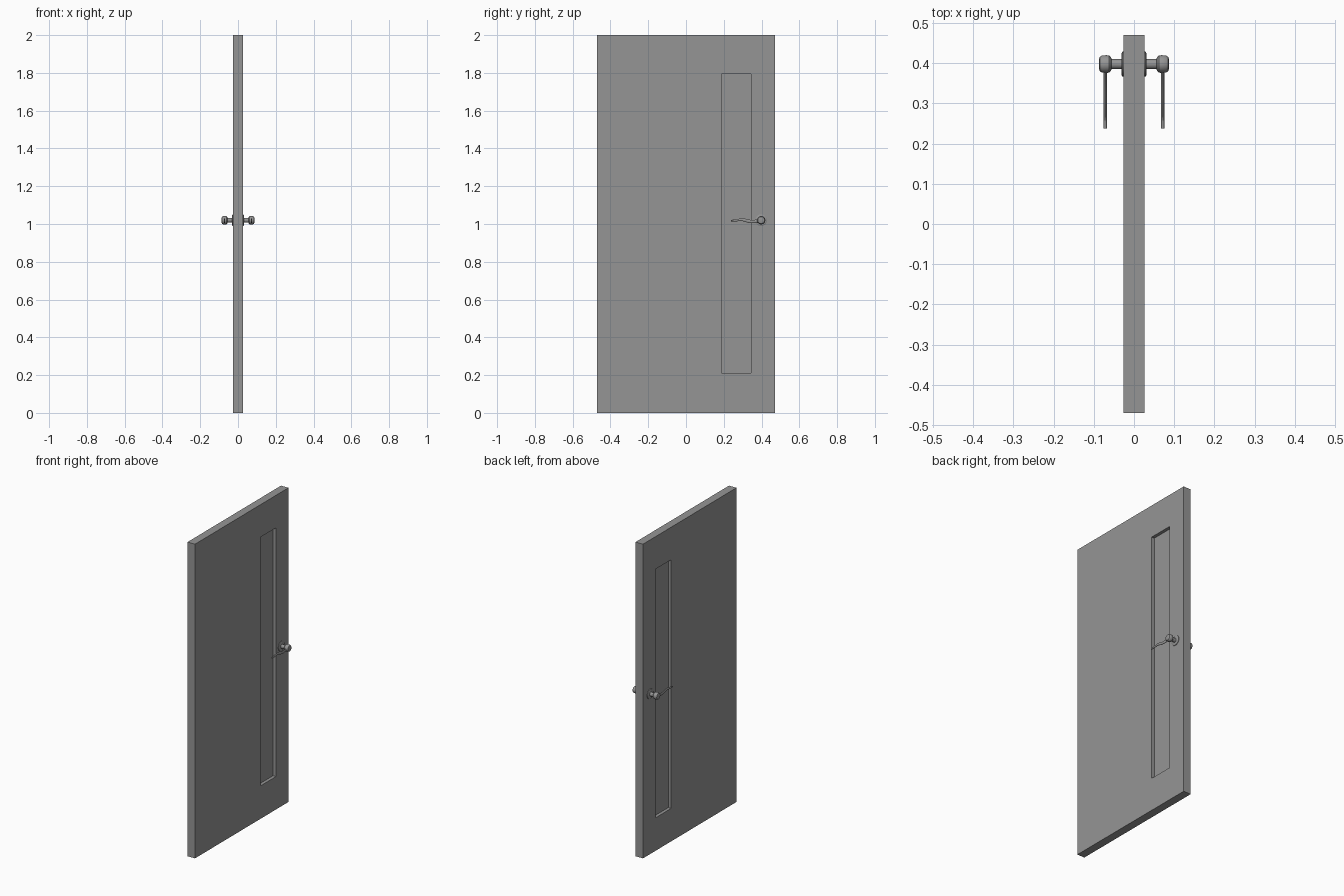
import bpy, bmesh, math
from mathutils import Vector

if "Cube" in bpy.data.objects:
    bpy.data.objects.remove(bpy.data.objects["Cube"])

# Dark grey finish shared by every part
grey = bpy.data.materials.new("dark_grey")
grey.diffuse_color = (0.30, 0.30, 0.30, 1)
grey.use_nodes = True
grey.node_tree.nodes["Principled BSDF"].inputs["Base Color"].default_value = grey.diffuse_color


def finish(bm, name, smooth=False, mirror=False):
    bmesh.ops.recalc_face_normals(bm, faces=bm.faces)
    mesh = bpy.data.meshes.new(name)
    bm.to_mesh(mesh)
    bm.free()
    mesh.materials.append(grey)
    ob = bpy.data.objects.new(name, mesh)
    bpy.context.collection.objects.link(ob)
    if smooth:
        bpy.ops.object.select_all(action='DESELECT')
        ob.select_set(True)
        bpy.context.view_layer.objects.active = ob
        bpy.ops.object.shade_smooth_by_angle(angle=math.radians(35))
    if mirror:
        ob.modifiers.new("both_sides", 'MIRROR').use_axis[0] = True
    return ob


def loft(rings, name):
    # Joins rings of points into a capped tube, mirrored to the other door face
    bm = bmesh.new()
    loops = [[bm.verts.new(p) for p in ring] for ring in rings]
    n = len(loops[0])
    for a, b in zip(loops, loops[1:]):
        for i in range(n):
            j = (i + 1) % n
            bm.faces.new((a[i], a[j], b[j], b[i]))
    bm.faces.new(loops[0])
    bm.faces.new(loops[-1])
    return finish(bm, name, smooth=True, mirror=True)


def lathe(profile, name, sides=32):
    # Profile of (x, radius) turned around the handle axis
    ts = [2 * math.pi * i / sides for i in range(sides)]
    return loft([[(x, HY + r * math.cos(t), HZ + r * math.sin(t)) for t in ts]
                 for x, r in profile], name)


HALF, HY, HZ = 0.026, 0.398, 1.02
Y0, Y1, Z0, Z1 = 0.187, 0.345, 0.21, 1.793

# Door leaf with a tall narrow opening
bm = bmesh.new()
ys, zs = (-0.47, Y0, Y1, 0.47), (0, Z0, Z1, 2)
grid = [[bm.verts.new((-HALF, y, z)) for z in zs] for y in ys]
for i in range(3):
    for j in range(3):
        if (i, j) != (1, 1):
            bm.faces.new((grid[i][j], grid[i + 1][j], grid[i + 1][j + 1], grid[i][j + 1]))
ext = bmesh.ops.extrude_face_region(bm, geom=bm.faces[:], use_keep_orig=True)
bmesh.ops.translate(bm, vec=(2 * HALF, 0, 0),
                    verts=[v for v in ext["geom"] if isinstance(v, bmesh.types.BMVert)])
finish(bm, "door_leaf")

# Recessed pane
bm = bmesh.new()
bmesh.ops.create_cube(bm, size=1)
bmesh.ops.scale(bm, vec=(0.012, Y1 - Y0, Z1 - Z0), verts=bm.verts)
bmesh.ops.translate(bm, vec=(0, (Y0 + Y1) / 2, (Z0 + Z1) / 2), verts=bm.verts)
finish(bm, "window_pane")

# Rosette, neck and chamfered hub of the handle
lathe([(HALF - 0.002, 0.031), (0.029, 0.031), (0.031, 0.027)], "handle_rosette")
lathe([(0.029, 0.0125), (0.060, 0.0125)], "handle_neck")
lathe([(0.056, 0.0125), (0.057, 0.017), (0.062, 0.0215), (0.069, 0.022), (0.079, 0.0215),
       (0.085, 0.018), (0.0865, 0.014)], "handle_hub")

# Wavy lever: (y, z, half height) along its centre line
path = [(0.392, 1.017, 0.009), (0.370, 1.014, 0.009), (0.350, 1.013, 0.009),
        (0.335, 1.014, 0.009), (0.320, 1.018, 0.009), (0.305, 1.022, 0.008),
        (0.290, 1.023, 0.007), (0.270, 1.020, 0.006), (0.250, 1.018, 0.005),
        (0.238, 1.018, 0.004)]
rings = []
for k, (y, z, h) in enumerate(path):
    p, q = path[max(k - 1, 0)], path[min(k + 1, len(path) - 1)]
    d = Vector((q[0] - p[0], q[1] - p[1])).normalized()
    ring = []
    for i in range(12):
        t = 2 * math.pi * (i + 0.5) / 12
        s = h * math.sin(t)
        ring.append((0.0715 + 0.004 * math.cos(t), y + d.y * s, z - d.x * s))
    rings.append(ring)
loft(rings, "handle_lever")
